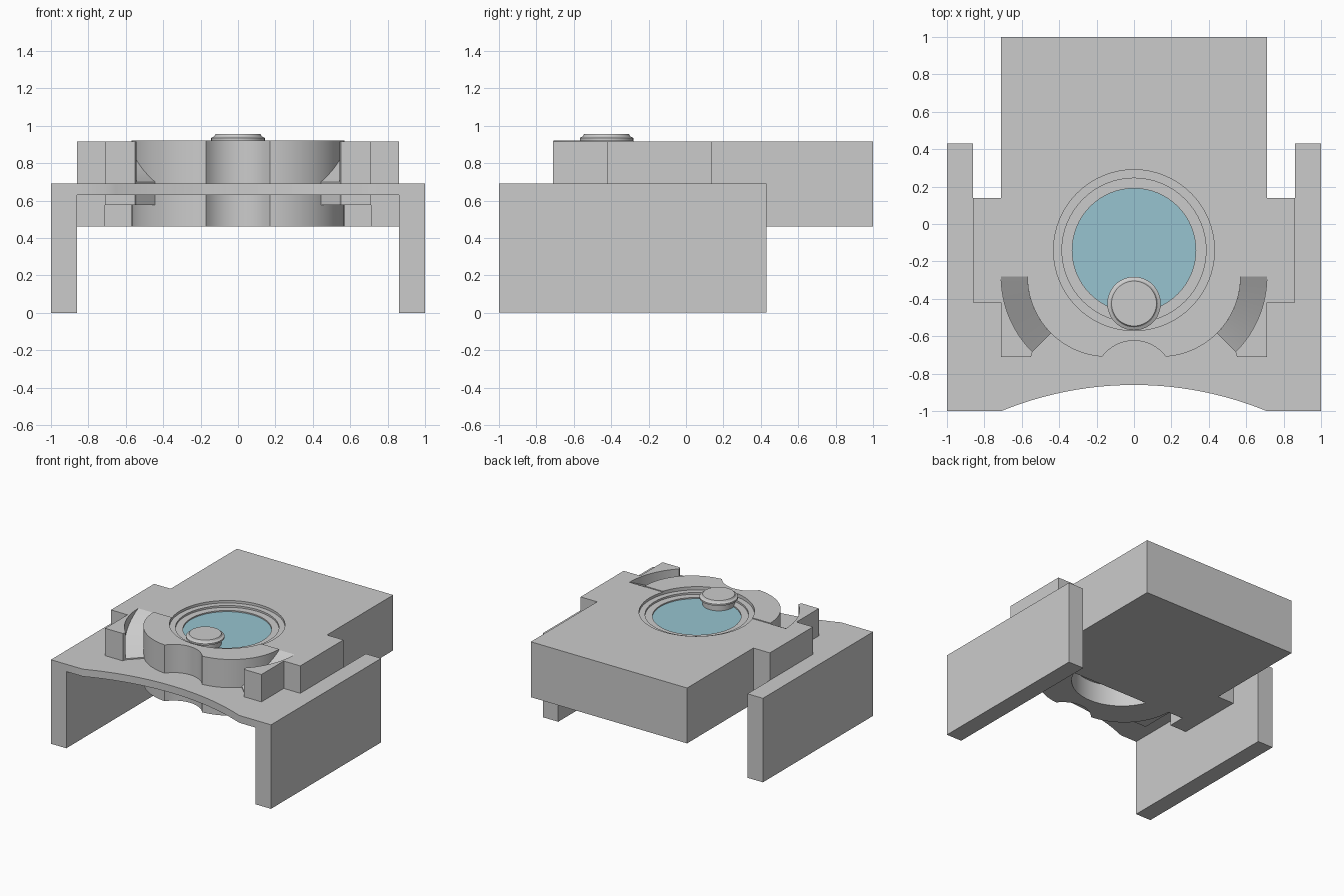
import bpy, bmesh
from math import sin, cos, radians, atan2, pi, hypot

if "Cube" in bpy.data.objects:
    bpy.data.objects.remove(bpy.data.objects["Cube"])


def material(name, rgb):
    m = bpy.data.materials.new(name)
    m.use_nodes = True
    color = (*rgb, 1)
    m.diffuse_color = color
    m.node_tree.nodes["Principled BSDF"].inputs["Base Color"].default_value = color
    return m


GREY = material("light grey", (0.6, 0.6, 0.6))
BLUE = material("glass blue", (0.31, 0.55, 0.63))


def finish(name, bm, mat=GREY):
    bmesh.ops.recalc_face_normals(bm, faces=bm.faces)
    mesh = bpy.data.meshes.new(name)
    bm.to_mesh(mesh)
    bm.free()
    mesh.materials.append(mat)
    ob = bpy.data.objects.new(name, mesh)
    bpy.context.collection.objects.link(ob)
    return ob


def prism(name, outline, z0, z1):
    """Extrude a flat outline upwards."""
    bm = bmesh.new()
    face = bm.faces.new([bm.verts.new((x, y, z0)) for x, y in outline])
    ext = bmesh.ops.extrude_face_region(bm, geom=[face])["geom"]
    bmesh.ops.translate(bm, vec=(0, 0, z1 - z0),
                        verts=[v for v in ext if isinstance(v, bmesh.types.BMVert)])
    return finish(name, bm)


def box(name, x0, x1, y0, y1, z0, z1):
    return prism(name, [(x0, y0), (x1, y0), (x1, y1), (x0, y1)], z0, z1)


def lathe(name, profile, y, mat=GREY, steps=64):
    """Closed solid of revolution from (radius, height) points, on the x = 0 line."""
    bm = bmesh.new()
    rings = [[bm.verts.new((r * cos(2 * pi * i / steps), y + r * sin(2 * pi * i / steps), z))
              for i in range(steps)] for r, z in profile]
    for a, b in zip(rings, rings[1:]):
        for i in range(steps):
            j = (i + 1) % steps
            bm.faces.new((a[i], a[j], b[j], b[i]))
    bm.faces.new(rings[0])
    bm.faces.new(rings[-1])
    return finish(name, bm, mat)


def arc(cx, cy, r, a0, a1, n=16):
    return [(cx + r * cos(radians(a0 + (a1 - a0) * i / n)),
             cy + r * sin(radians(a0 + (a1 - a0) * i / n))) for i in range(n + 1)]


def cut(ob, cutter):
    mod = ob.modifiers.new("cut", "BOOLEAN")
    mod.operation = "DIFFERENCE"
    mod.solver = "EXACT"
    mod.object = cutter
    bpy.context.view_layer.objects.active = ob
    bpy.ops.object.modifier_apply(modifier=mod.name)


def smooth(ob):
    bpy.ops.object.select_all(action="DESELECT")
    ob.select_set(True)
    bpy.context.view_layer.objects.active = ob
    bpy.ops.object.shade_smooth_by_angle(angle=radians(25))


def flip(points):
    return [(-x, y) for x, y in reversed(points)]


# Stand: top plate with a curved front edge, and two side walls
R = 1.87
half = radians(22.3)
curve = [(R * sin(half * t / 12), -0.86 - R + R * cos(half * t / 12)) for t in range(-12, 13)]
plate = prism("stand_plate",
              [(-0.86, -1)] + curve + [(0.86, -1), (0.86, 0.1), (-0.86, 0.1)], 0.63, 0.69)
smooth(plate)
for side, s in (("left", 1), ("right", -1)):
    box(side + "_wall", *sorted((s * 0.86, s)), -1, 0.43, 0, 0.69)

# Main body with side wings
right = [(0.71, -0.28), (0.71, -0.42), (0.86, -0.42), (0.86, 0.14), (0.71, 0.14), (0.71, 1)]
body = prism("main_body", right + flip(right), 0.46, 0.915)

# Rounded front with a thumb scoop
corner = arc(0.14, -0.28, 0.43, 0, -86, 20)
cy, cr = -0.835, 0.21
ex, ey = corner[-1]
a = math_angle = atan2(ey - cy, ex)
cr = hypot(ex, ey - cy)
scoop = [(cr * cos(a + (pi - 2 * a) * i / 16), cy + cr * sin(a + (pi - 2 * a) * i / 16))
         for i in range(1, 16)]
front = prism("rounded_front", corner + scoop + flip(corner), 0.46, 0.922)

# Stepped round recess on top, open pocket underneath
recess = lathe("recess_cutter", [(0.33, 0.865), (0.33, 0.88), (0.385, 0.88), (0.385, 0.895),
                                 (0.43, 0.895), (0.43, 1.1)], -0.14)
pocket = lathe("pocket_cutter", [(0.38, 0.3), (0.38, 0.85)], -0.14)
cut(body, recess)
cut(front, recess)
cut(front, pocket)
for helper in (recess, pocket):
    bpy.data.objects.remove(helper)
smooth(body)
smooth(front)

# Glass disc and knob
lathe("glass_disc", [(0.33, 0.86), (0.33, 0.87)], -0.14, BLUE)
knob = lathe("knob", [(0.12, 0.86), (0.12, 0.915), (0.143, 0.922), (0.143, 0.935),
                      (0.127, 0.943), (0.12, 0.955)], -0.425, steps=48)
smooth(knob)

# Curved ramps beside the front, and the corner blocks outside them
for side, s in (("left", 1), ("right", -1)):
    inner = arc(0.14, -0.28, 0.43, 0, -45)
    outer = arc(0.14, -0.28, 0.57, 0, -45)
    bm = bmesh.new()
    sections = []
    for i, (p, q) in enumerate(zip(inner, outer)):
        top = 0.915 - 0.215 * i / 16
        sections.append([bm.verts.new((s * x, y, z)) for (x, y), z in
                         ((p, 0.575), (q, 0.575), (q, top), (p, top))])
    for f, g in zip(sections, sections[1:]):
        for k in range(4):
            bm.faces.new((f[k], f[(k + 1) % 4], g[(k + 1) % 4], g[k]))
    bm.faces.new(sections[0])
    bm.faces.new(sections[-1])
    smooth(finish(side + "_ramp", bm))
    block = outer + [(0.55, -0.71), (0.71, -0.71)]
    smooth(prism(side + "_corner_block", [(s * x, y) for x, y in block], 0.575, 0.915))
